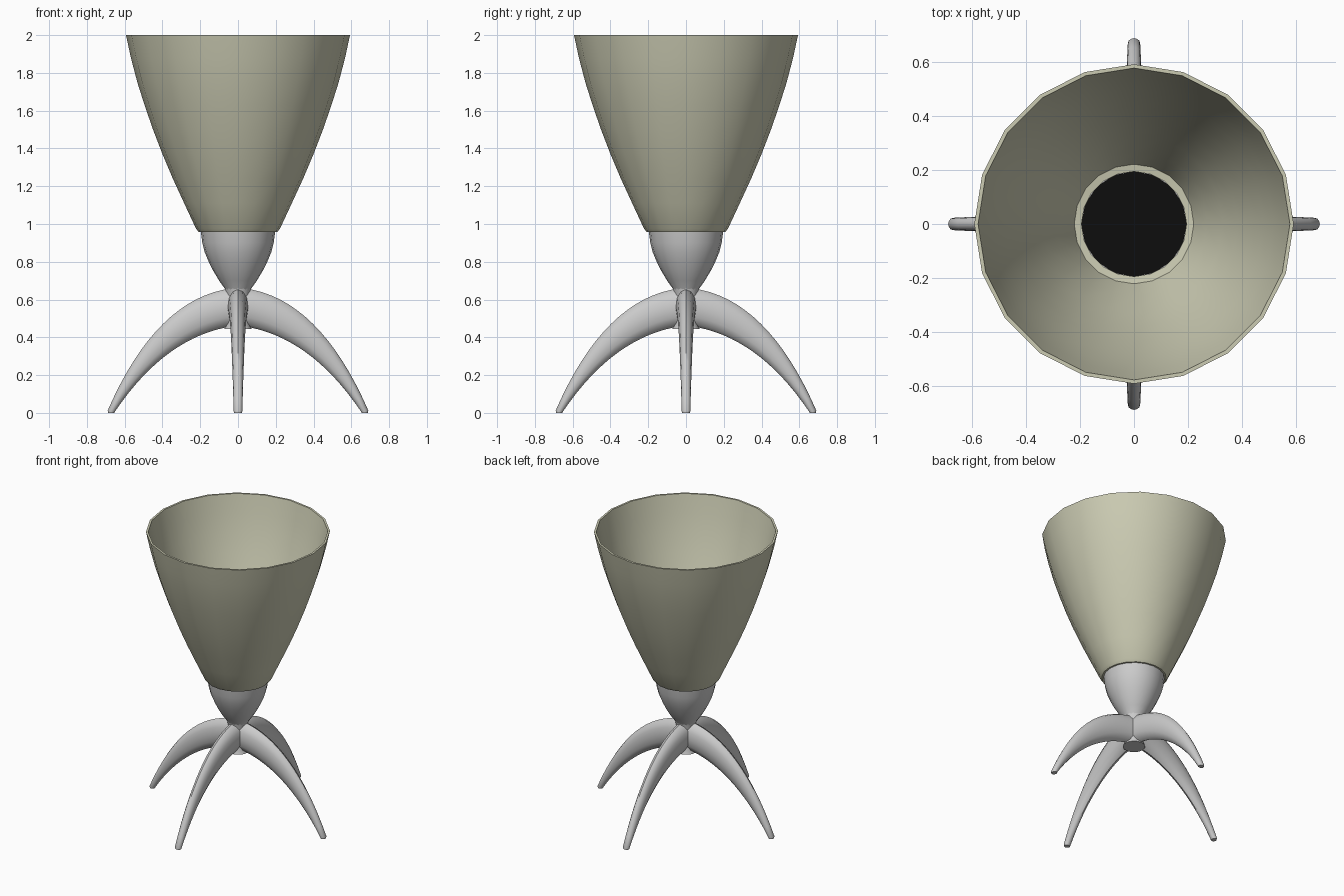
import bpy, bmesh, math
from mathutils import Vector, Matrix

cube = bpy.data.objects.get("Cube")
if cube:
    bpy.data.objects.remove(cube, do_unlink=True)


def material(name, rgb, rough=0.6):
    m = bpy.data.materials.new(name)
    m.use_nodes = True
    m.diffuse_color = (*rgb, 1)
    bsdf = m.node_tree.nodes["Principled BSDF"]
    bsdf.inputs["Base Color"].default_value = (*rgb, 1)
    bsdf.inputs["Roughness"].default_value = rough
    return m


cream = material("cream_shade", (0.60, 0.60, 0.45))
grey = material("light_grey", (0.60, 0.60, 0.60))
black = material("black", (0.004, 0.004, 0.004))


def finish(name, bm, mat, angle=35):
    bmesh.ops.recalc_face_normals(bm, faces=bm.faces)
    mesh = bpy.data.meshes.new(name)
    bm.to_mesh(mesh)
    bm.free()
    mesh.materials.append(mat)
    obj = bpy.data.objects.new(name, mesh)
    bpy.context.collection.objects.link(obj)
    bpy.ops.object.select_all(action="DESELECT")
    obj.select_set(True)
    bpy.context.view_layer.objects.active = obj
    bpy.ops.object.shade_smooth_by_angle(angle=math.radians(angle))
    return obj


def loft(bm, rings, closed=False):
    """Skin a list of vertex rings, capping the ends unless closed."""
    loops = [[bm.verts.new(p) for p in ring] for ring in rings]
    n = len(loops[0])
    pairs = list(zip(loops, loops[1:])) + ([(loops[-1], loops[0])] if closed else [])
    for a, b in pairs:
        for i in range(n):
            j = (i + 1) % n
            bm.faces.new((a[i], a[j], b[j], b[i]))
    if not closed:
        bm.faces.new(loops[0])
        bm.faces.new(loops[-1])


def lathe(name, profile, sides, mat, closed=False):
    bm = bmesh.new()
    turn = [2 * math.pi * i / sides for i in range(sides)]
    loft(bm, [[(r * math.cos(a), r * math.sin(a), z) for a in turn]
              for r, z in profile], closed)
    return finish(name, bm, mat)


# Flared shade: outer wall, then the same curve offset inwards
wall = [(0.222, 0.975), (0.285, 1.11), (0.345, 1.24), (0.40, 1.37), (0.45, 1.50),
        (0.495, 1.63), (0.533, 1.75), (0.567, 1.88), (0.593, 2.0)]
inside = [(r - 0.014, z) for r, z in reversed(wall[1:])]
lathe("shade", [(0.195, 0.957), (0.208, 0.957)] + wall + inside
      + [(0.222, 0.992), (0.195, 0.988)], 20, cream, closed=True)

# Stem cup below the shade
lathe("stem_cup", [(0.062, 0.64), (0.070, 0.658), (0.100, 0.70), (0.130, 0.75),
                   (0.155, 0.80), (0.176, 0.85), (0.189, 0.90), (0.197, 0.962)], 20, grey)

# Black plate closing the cup, seen inside the shade
lathe("inner_plate", [(0.196, 0.963), (0.196, 0.970)], 16, black)

# Central hub where the legs meet
lathe("hub", [(0.072, 0.445), (0.062, 0.47), (0.056, 0.52), (0.058, 0.60),
              (0.070, 0.658)], 16, grey)


def bezier(a, b, c, t):
    return Vector(a) * (1 - t) ** 2 + Vector(b) * 2 * t * (1 - t) + Vector(c) * t * t


# Four arched, tapering legs
STEPS, SIDES = 16, 12
for k, side in enumerate(("left", "back", "right", "front")):
    bm = bmesh.new()
    rings = []
    for s in range(STEPS + 1):
        t = s / STEPS
        top = bezier((0.03, 0.66), (0.43, 0.61), (0.69, 0.012), t)
        low = bezier((0.02, 0.46), (0.38, 0.41), (0.652, 0.006), t)
        mid, half = (top + low) / 2, (top - low) / 2
        width = 0.056 + (0.023 - 0.056) * t ** 0.8
        ring = []
        for i in range(SIDES):
            a = 2 * math.pi * i / SIDES
            p = mid + half * math.cos(a)
            ring.append((p.x, width * math.sin(a), p.y))
        rings.append(ring)
    # foot pad, slightly narrowed onto the floor
    cx = sum(p[0] for p in rings[-1]) / SIDES
    rings.append([(cx + (x - cx) * 0.9, y * 0.9, 0.0) for x, y, z in rings[-1]])
    loft(bm, rings)
    bmesh.ops.rotate(bm, verts=bm.verts, matrix=Matrix.Rotation(k * math.pi / 2, 3, "Z"))
    finish(side + "_leg", bm, grey, 40)
